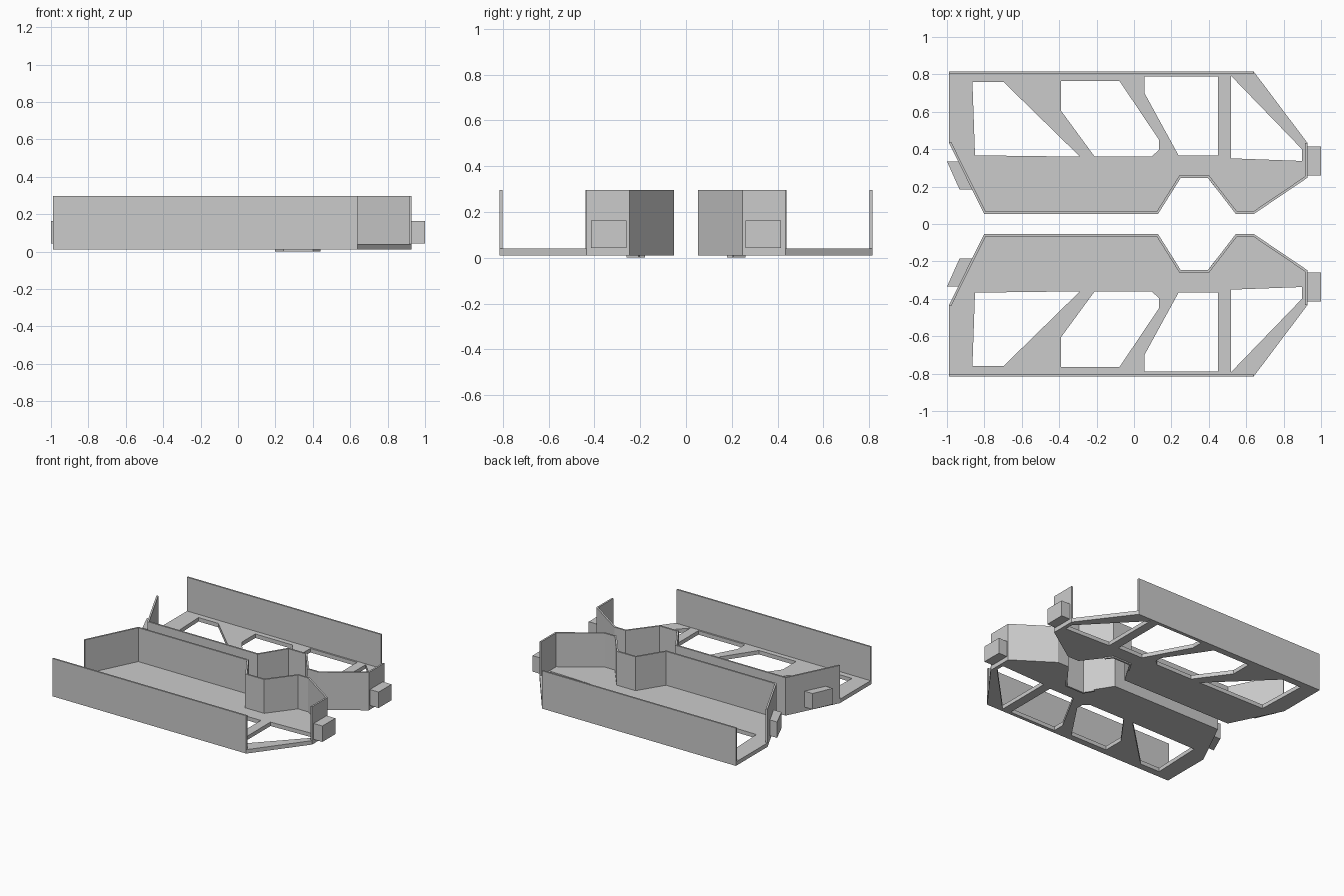
import bpy
from mathutils import Vector

if "Cube" in bpy.data.objects:
    bpy.data.objects.remove(bpy.data.objects["Cube"])

BOTTOM, FLOOR_TOP, RIM = 0.01, 0.04, 0.297
WALL = 0.013

grey = bpy.data.materials.new("plain grey")
grey.diffuse_color = (0.6, 0.6, 0.6, 1)
grey.use_nodes = True
grey.node_tree.nodes["Principled BSDF"].inputs["Base Color"].default_value = grey.diffuse_color


def slab(name, outlines, z0, z1):
    """Extrude outlines (first is outer, others are holes), mirrored across y = 0."""
    cu = bpy.data.curves.new(name, 'CURVE')
    cu.dimensions = '2D'
    cu.fill_mode = 'BOTH'
    cu.extrude = (z1 - z0) / 2
    for pts in outlines:
        sp = cu.splines.new('POLY')
        sp.points.add(len(pts) - 1)
        for p, (x, y) in zip(sp.points, pts):
            p.co = (x, y, 0, 1)
        sp.use_cyclic_u = True
        sp.use_smooth = False
    tmp = bpy.data.objects.new(name + "_profile", cu)
    bpy.context.collection.objects.link(tmp)
    bpy.context.view_layer.update()
    dg = bpy.context.evaluated_depsgraph_get()
    me = bpy.data.meshes.new_from_object(tmp.evaluated_get(dg))
    bpy.data.objects.remove(tmp)
    for v in me.vertices:
        v.co.z += (z0 + z1) / 2
    me.materials.clear()
    me.materials.append(grey)
    for f in me.polygons:
        f.use_smooth = False
        f.material_index = 0
    ob = bpy.data.objects.new(name, me)
    bpy.context.collection.objects.link(ob)
    mir = ob.modifiers.new("other side", 'MIRROR')
    mir.use_axis = (False, True, False)
    mir.use_mirror_merge = False
    return ob


def thick(path, t):
    """Outline of a strip that lies to the left of the path, with mitred corners."""
    pts = [Vector(p) for p in path]
    dirs = [(b - a).normalized() for a, b in zip(pts, pts[1:])]
    norm = [Vector((-d.y, d.x)) for d in dirs]
    inner = []
    for i, p in enumerate(pts):
        a, b = norm[max(i - 1, 0)], norm[min(i, len(norm) - 1)]
        inner.append(p + (a + b) * (t / (1 + a.dot(b))))
    return [tuple(p) for p in pts + inner[::-1]]


# Inner boundary of one tray, from the back end round to the front end
inner_edge = [(-0.99, 0.434), (-0.80, 0.053), (0.128, 0.053), (0.25, 0.247),
              (0.395, 0.247), (0.545, 0.053), (0.64, 0.053), (0.927, 0.247),
              (0.927, 0.434)]
outer_edge = [(0.64, 0.815), (-0.99, 0.815)]

# Cut-outs that leave the slanted floor braces
holes = [
    [(-0.864, 0.76), (-0.698, 0.76), (-0.289, 0.36), (-0.85, 0.367)],
    [(-0.39, 0.765), (-0.078, 0.765), (0.134, 0.45), (0.134, 0.396),
     (0.094, 0.361), (-0.211, 0.361), (-0.39, 0.605)],
    [(0.056, 0.789), (0.449, 0.789), (0.449, 0.367), (0.238, 0.367), (0.056, 0.70)],
    [(0.519, 0.792), (0.898, 0.40), (0.898, 0.337), (0.519, 0.351)],
]

slab("tray_floor", [inner_edge + outer_edge] + holes, BOTTOM, FLOOR_TOP)
slab("inner_wall", [thick(inner_edge, WALL)], BOTTOM, RIM)
slab("outer_wall", [thick(outer_edge, WALL)], BOTTOM, RIM)

# Thin lip below the wall around the notch
slab("notch_lip", [thick([(0.208, 0.18), (0.25, 0.247), (0.395, 0.247), (0.43, 0.2)], WALL)],
     0.0, BOTTOM)

# Mounting blocks on both ends
slab("front_block", [[(0.917, 0.26), (1.0, 0.26), (1.0, 0.415), (0.917, 0.415)]], 0.042, 0.163)
slab("back_block", [[(-1.0, 0.335), (-0.933, 0.185), (-0.864, 0.185), (-0.935, 0.335)]],
     0.042, 0.163)
